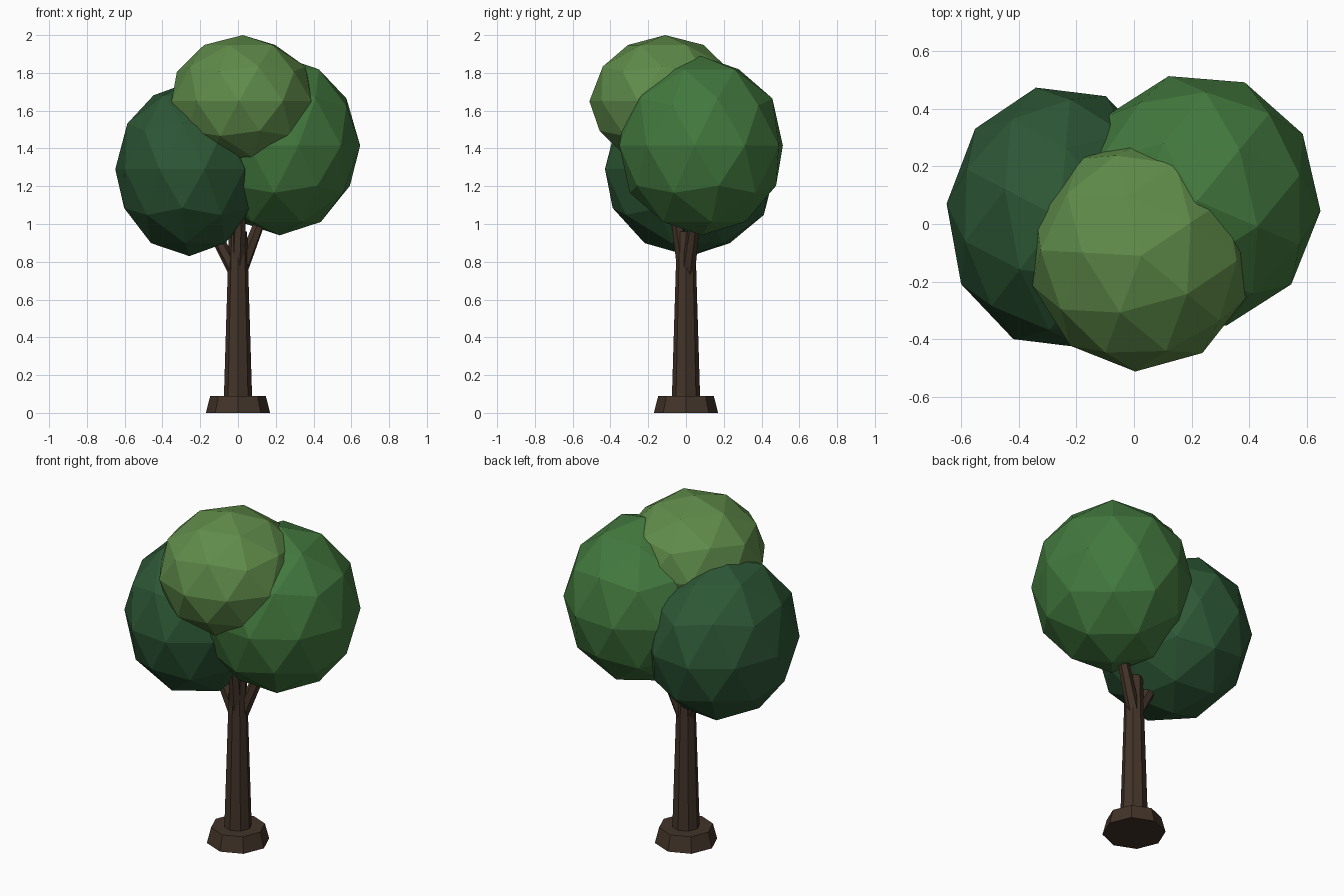
import bpy
from math import radians
from mathutils import Matrix, Vector

if "Cube" in bpy.data.objects:
    bpy.data.objects.remove(bpy.data.objects["Cube"])


def material(name, rgb):
    m = bpy.data.materials.new(name)
    m.diffuse_color = (*rgb, 1)
    m.use_nodes = True
    m.node_tree.nodes["Principled BSDF"].inputs["Base Color"].default_value = m.diffuse_color
    return m


BARK = material("bark", (0.055, 0.034, 0.022))
DARK = material("dark_leaf", (0.026, 0.095, 0.036))
MID = material("mid_leaf", (0.055, 0.19, 0.048))
LIGHT = material("light_leaf", (0.115, 0.26, 0.068))


def limb(name, start, end, r1, r2, sides):
    """Tapered flat-sided limb between two points."""
    a, b = Vector(start), Vector(end)
    d = b - a
    bpy.ops.mesh.primitive_cone_add(vertices=sides, radius1=r1, radius2=r2, depth=d.length)
    ob = bpy.context.object
    ob.name = name
    ob.data.transform(d.to_track_quat('Z', 'Y').to_matrix().to_4x4())
    ob.location = (a + b) / 2
    ob.data.materials.append(BARK)


def crown(name, centre, radii, turn, mat):
    """Faceted leaf ball, turned about z and then stretched."""
    bpy.ops.mesh.primitive_ico_sphere_add(subdivisions=2, radius=1)
    ob = bpy.context.object
    ob.name = name
    ob.data.transform(Matrix.Diagonal((*radii, 1)) @ Matrix.Rotation(radians(turn), 4, 'Z'))
    ob.location = centre
    ob.data.materials.append(mat)


# Root flare and trunk
limb("root_base", (0, 0, 0), (0, 0, 0.09), 0.17, 0.147, 8)
limb("trunk", (0, 0, 0.04), (0, 0, 0.96), 0.076, 0.048, 8)

# Branches reaching into each leaf ball
for side, start, end in (
    ("left", (-0.01, 0, 0.74), (-0.25, 0.02, 1.18)),
    ("right", (0.01, 0.01, 0.74), (0.22, 0.08, 1.28)),
    ("front", (0, -0.01, 0.76), (0.025, -0.11, 1.45)),
):
    limb(side + "_branch", start, end, 0.038, 0.022, 6)

# Leaf balls
crown("left_foliage", (-0.258, 0.022, 1.29), (0.394, 0.461, 0.46), 12, DARK)
crown("right_foliage", (0.22, 0.08, 1.415), (0.428, 0.445, 0.475), -22.5, MID)
crown("top_foliage", (0.025, -0.11, 1.65), (0.39, 0.402, 0.35), 33, LIGHT)
